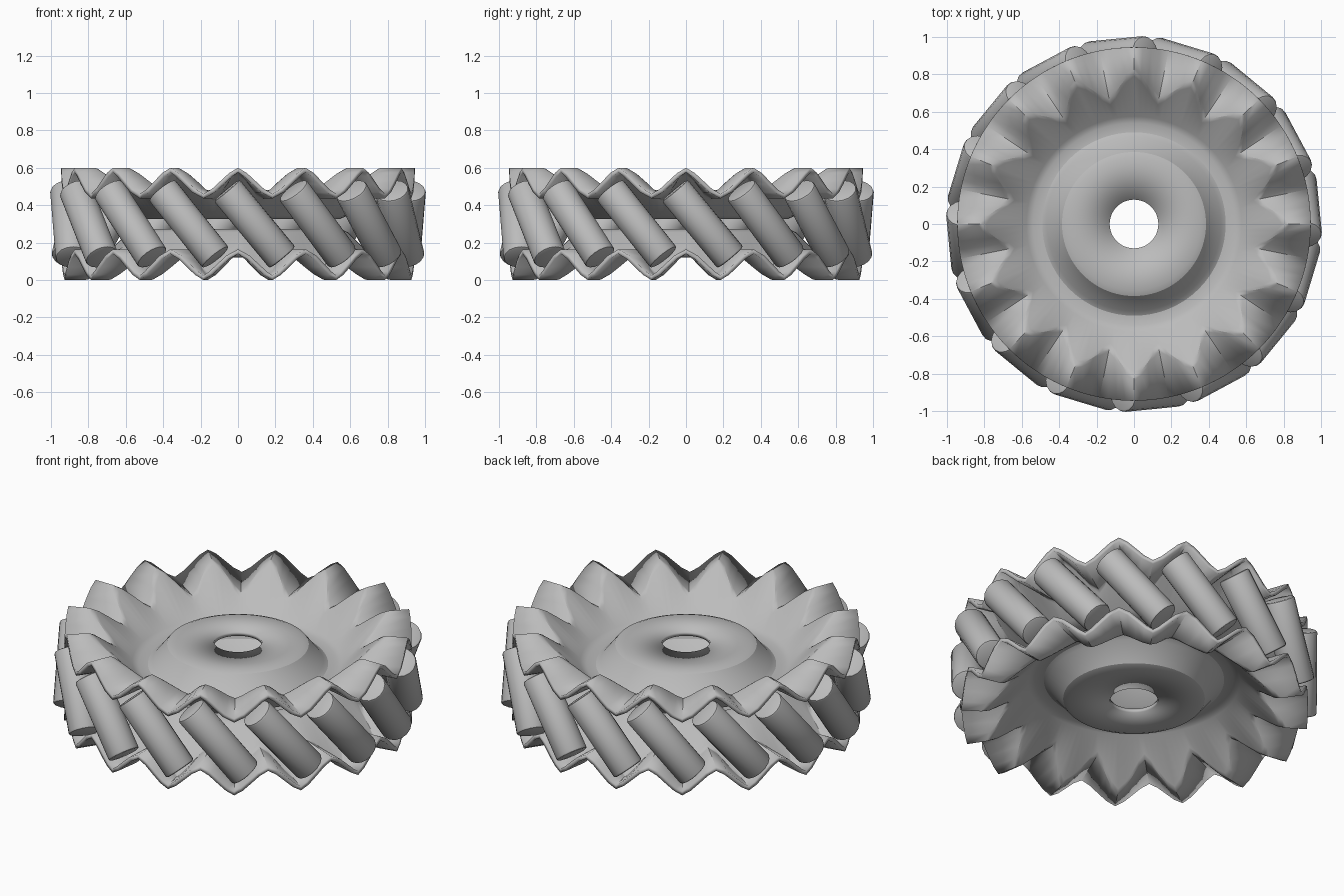
import bpy, bmesh, math
from mathutils import Matrix, Vector

COUNT = 16                 # rollers and rim waves
STEPS = 8                  # segments per wave
HEIGHT = 0.6
PITCH = math.tau / COUNT
RIM = 0.945

cube = bpy.data.objects.get("Cube")
if cube:
    bpy.data.objects.remove(cube, do_unlink=True)

grey = bpy.data.materials.new("plain grey")
grey.use_nodes = True
colour = (0.5, 0.5, 0.5, 1)
grey.diffuse_color = colour
grey.node_tree.nodes["Principled BSDF"].inputs["Base Color"].default_value = colour


def finish(bm, name, angle):
    mesh = bpy.data.meshes.new(name)
    bm.to_mesh(mesh)
    bm.free()
    mesh.materials.append(grey)
    obj = bpy.data.objects.new(name, mesh)
    bpy.context.collection.objects.link(obj)
    bpy.ops.object.select_all(action="DESELECT")
    bpy.context.view_layer.objects.active = obj
    obj.select_set(True)
    bpy.ops.object.shade_smooth_by_angle(angle=math.radians(angle))
    return obj


def wave(i):
    """Rounded zigzag height of the rim: a peak at every whole pitch."""
    t = abs((i % STEPS) / STEPS * 2 - 1)       # 1 at a peak, 0 in a valley
    t = min(max(t, 0.09), 0.91)
    return 0.46 + 0.14 * (t - 0.09) / 0.82


# Dished plate: raised hub, flat gutter, cone, then a corrugated rim
def plate(name, matrix):
    bm = bmesh.new()
    hub = [(0.13, 0.48), (0.355, 0.48), (0.385, 0.468), (0.465, 0.365),
           (0.49, 0.35), (0.54, 0.35), (0.575, 0.365)]
    rings = []
    for i in range(COUNT * STEPS):
        z = wave(i)
        crease = 0.575 + (z - 0.365)           # where the cone meets the wave
        profile = hub + [(crease - 0.02, z - 0.02), (crease + 0.004, z - 0.004),
                         (crease + 0.025, z), (RIM, z)]
        a = i / STEPS * PITCH
        rings.append([bm.verts.new((r * math.cos(a), r * math.sin(a), h))
                      for r, h in profile])
    for i, ring in enumerate(rings):
        nxt = rings[(i + 1) % len(rings)]
        for j in range(len(ring) - 1):
            bm.faces.new((ring[j], ring[j + 1], nxt[j + 1], nxt[j]))
    bm.transform(matrix)
    obj = finish(bm, name, 30)
    shell = obj.modifiers.new("thickness", "SOLIDIFY")
    shell.thickness = 0.024
    shell.offset = -1


plate("top_plate", Matrix())
plate("bottom_plate", Matrix.Translation((0, 0, HEIGHT))
      @ Matrix.Rotation(PITCH / 2, 4, "Z") @ Matrix.Rotation(math.pi, 4, "X"))

# Slanted rollers held between the two rims
axis = Vector((-0.30, 0, 0.36))
for k in range(COUNT):
    bm = bmesh.new()
    bmesh.ops.create_cone(bm, cap_ends=True, segments=16, radius1=0.09,
                          radius2=0.09, depth=axis.length)
    caps = [e for e in bm.edges if abs(e.verts[0].co.z - e.verts[1].co.z) < 0.01]
    bmesh.ops.bevel(bm, geom=caps, offset=0.012, segments=2, affect="EDGES", profile=0.5)
    bm.transform(Matrix.Rotation(PITCH * (k + 0.25), 4, "Z")
                 @ Matrix.Translation((0, -0.905, HEIGHT / 2))
                 @ axis.to_track_quat("Z", "Y").to_matrix().to_4x4())
    finish(bm, f"roller_{k + 1}", 40)
